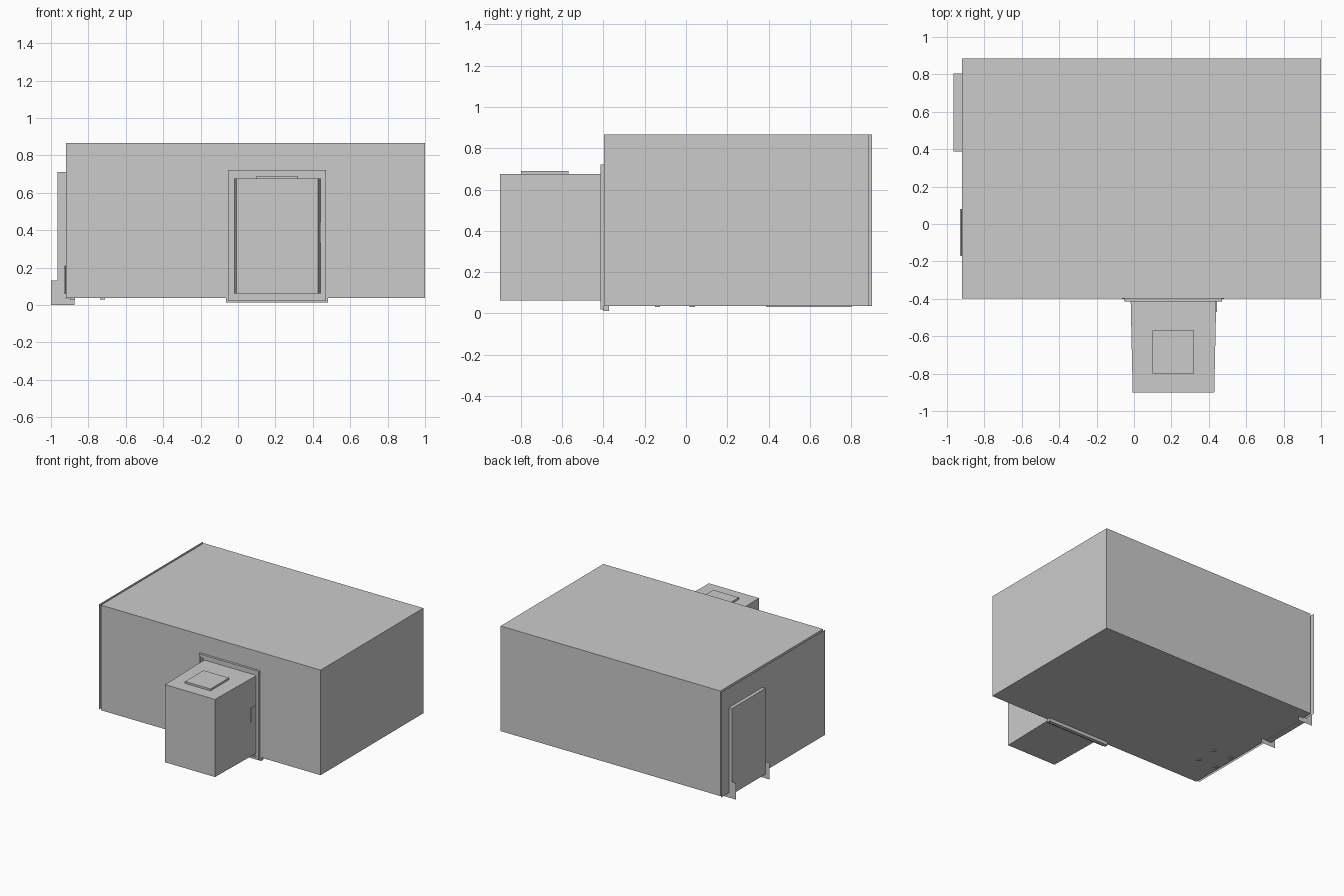
import bpy, bmesh

if "Cube" in bpy.data.objects:
    bpy.data.objects.remove(bpy.data.objects["Cube"])


def make(name, verts, faces):
    me = bpy.data.meshes.new(name)
    me.from_pydata(verts, [], faces)
    ob = bpy.data.objects.new(name, me)
    bpy.context.collection.objects.link(ob)
    bm = bmesh.new()
    bm.from_mesh(me)
    bmesh.ops.recalc_face_normals(bm, faces=bm.faces)
    bm.to_mesh(me)
    bm.free()
    return ob


def box(name, x, y, z, taper=0.0, bevel=0.0):
    """Box from ranges; taper narrows the front (-y) end in x."""
    v = [(x[i] + (taper if i == 0 else -taper) * (j == 0), y[j], z[k])
         for i in (0, 1) for j in (0, 1) for k in (0, 1)]
    f = [(0, 1, 3, 2), (4, 6, 7, 5), (0, 4, 5, 1),
         (2, 3, 7, 6), (0, 2, 6, 4), (1, 5, 7, 3)]
    ob = make(name, v, f)
    if bevel:
        m = ob.modifiers.new("bevel", 'BEVEL')
        m.width = bevel
        m.segments = 2
    return ob


def ring(name, x, z, w, y):
    """Rectangular frame of width w lying in the xz plane."""
    def rect(d, yy):
        return [(x[0] + d, yy, z[0] + d), (x[1] - d, yy, z[0] + d),
                (x[1] - d, yy, z[1] - d), (x[0] + d, yy, z[1] - d)]
    loops = [rect(0, y[0]), rect(w, y[0]), rect(w, y[1]), rect(0, y[1])]
    v = [p for l in loops for p in l]
    f = []
    for a in range(4):
        b = (a + 1) % 4
        for i in range(4):
            j = (i + 1) % 4
            f.append((a * 4 + i, a * 4 + j, b * 4 + j, b * 4 + i))
    return make(name, v, f)


# Main body
box("main_body", (-0.92, 1.0), (-0.397, 0.885), (0.037, 0.867))

# Thin end sheet standing just off the left wall
make("end_sheet",
     [(-0.938, -0.397, 0.037), (-0.938, 0.9, 0.037),
      (-0.938, 0.9, 0.867), (-0.938, -0.397, 0.867)], [(0, 1, 2, 3)])

# End door panel with two sheet brackets at its foot
box("end_door", (-0.965, -0.92), (0.387, 0.805), (0.032, 0.71))
for i, y in enumerate((0.387, 0.805)):
    prof = [(-1, 0), (-0.875, 0), (-0.875, 0.034), (-0.92, 0.034),
            (-0.92, 0.13), (-1, 0.13)]
    make(f"foot_bracket_{i}", [(a, y, b) for a, b in prof], [tuple(range(6))])

# Low vent on the left wall, hidden behind the sheet
box("wall_vent", (-0.931, -0.92), (-0.17, 0.08), (0.06, 0.21), bevel=0.004)

# Small feet under the body
for i, x in enumerate((-0.725, -0.885)):
    for j, y in enumerate((-0.138, 0.03)):
        box(f"foot_{i}{j}", (x - 0.013, x + 0.013), (y - 0.013, y + 0.013),
            (0.03, 0.038))

# Projecting front cabin, slightly narrower at its outer end
box("front_cabin", (-0.018, 0.44), (-0.9, -0.397), (0.062, 0.675), taper=0.011)
box("roof_hatch", (0.098, 0.32), (-0.8, -0.57), (0.675, 0.69))
box("side_latch", (0.43, 0.443), (-0.47, -0.41), (0.33, 0.443))

# Stepped surround where the cabin meets the body, and its sill
ring("surround_outer", (-0.052, 0.47), (0.02, 0.722), 0.016, (-0.415, -0.397))
ring("surround_middle", (-0.036, 0.454), (0.036, 0.706), 0.01, (-0.408, -0.397))
ring("surround_inner", (-0.03, 0.452), (0.042, 0.7), 0.02, (-0.402, -0.397))
box("sill", (-0.065, 0.482), (-0.4, -0.372), (0.012, 0.037))
